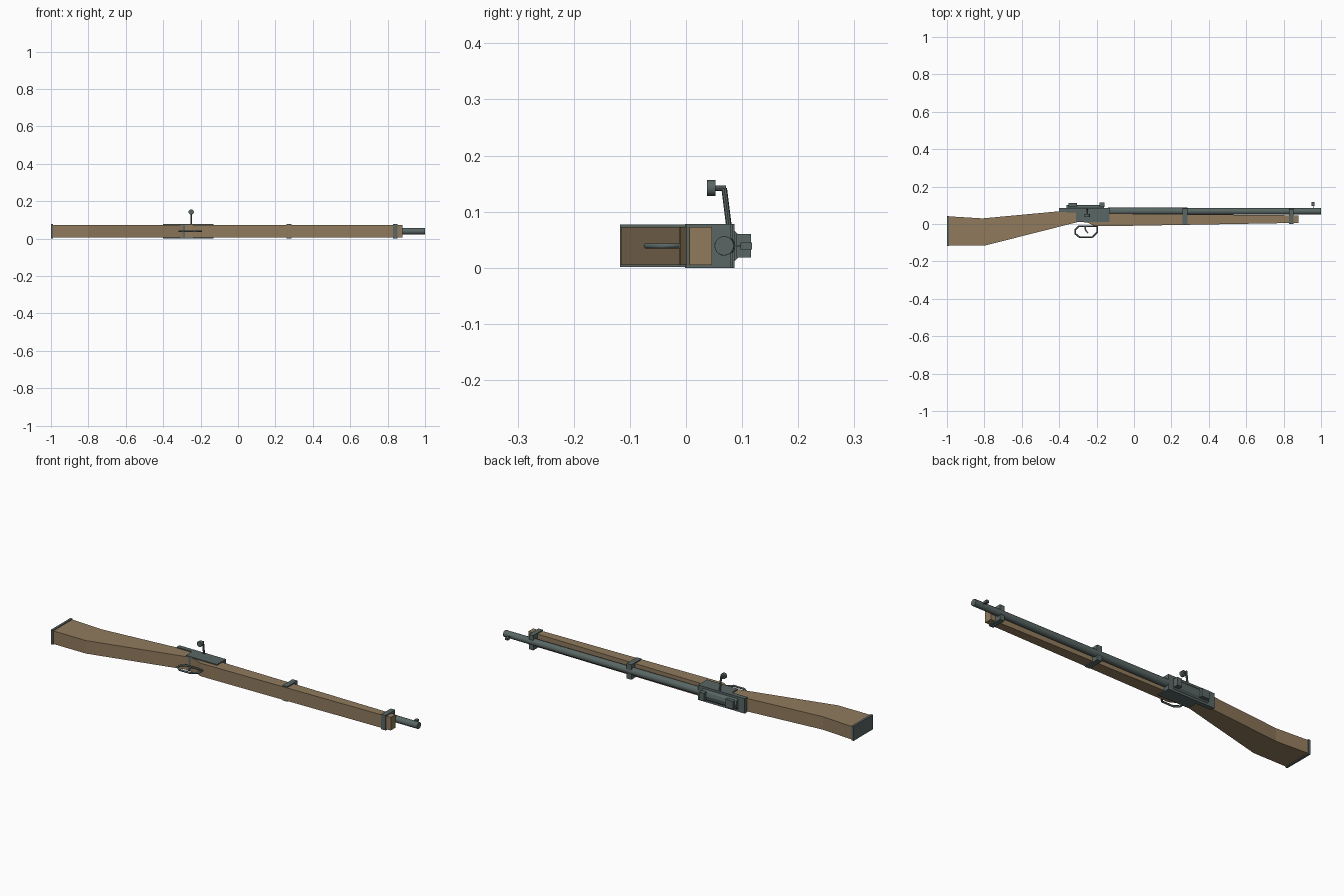
import bpy, bmesh, math
from mathutils import Vector

if "Cube" in bpy.data.objects:
    bpy.data.objects.remove(bpy.data.objects["Cube"])

ZC = 0.039  # lateral centre of the rifle, which lies on its side


def material(name, rgb):
    m = bpy.data.materials.new(name)
    m.diffuse_color = (*rgb, 1)
    m.use_nodes = True
    m.node_tree.nodes["Principled BSDF"].inputs["Base Color"].default_value = m.diffuse_color
    return m


WOOD = material("walnut_wood", (0.28, 0.195, 0.11))
STEEL = material("blued_steel", (0.10, 0.135, 0.128))


def finish(name, bm, mat):
    bmesh.ops.recalc_face_normals(bm, faces=bm.faces)
    me = bpy.data.meshes.new(name)
    bm.to_mesh(me)
    bm.free()
    me.materials.append(mat)
    ob = bpy.data.objects.new(name, me)
    bpy.context.collection.objects.link(ob)
    return ob


def slab(name, profile, half, mat):
    """Side profile in x, y extruded across the width."""
    bm = bmesh.new()
    f = bm.faces.new([bm.verts.new((x, y, ZC - half)) for x, y in profile])
    r = bmesh.ops.extrude_face_region(bm, geom=[f])
    vs = [v for v in r["geom"] if isinstance(v, bmesh.types.BMVert)]
    bmesh.ops.translate(bm, verts=vs, vec=(0, 0, 2 * half))
    return finish(name, bm, mat)


def box(name, x0, x1, y0, y1, half, mat=STEEL):
    return slab(name, [(x0, y0), (x1, y0), (x1, y1), (x0, y1)], half, mat)


def rod(name, a, b, r1, r2, sides, smooth=True):
    """Tapered cylinder between two points."""
    a, b = Vector(a), Vector(b)
    bm = bmesh.new()
    bmesh.ops.create_cone(bm, cap_ends=True, segments=sides, radius1=r1,
                          radius2=r2, depth=(b - a).length)
    bmesh.ops.rotate(bm, verts=bm.verts, cent=(0, 0, 0),
                     matrix=Vector((0, 0, 1)).rotation_difference(b - a).to_matrix())
    bmesh.ops.translate(bm, verts=bm.verts, vec=(a + b) / 2)
    ob = finish(name, bm, STEEL)
    if smooth:
        bpy.context.view_layer.objects.active = ob
        ob.select_set(True)
        bpy.ops.object.shade_smooth_by_angle(angle=math.radians(35))
        ob.select_set(False)
    return ob


# Wooden stock and butt plate
slab("stock", [(-0.99, -0.116), (-0.80, -0.116), (-0.33, 0.003), (-0.29, 0.013),
               (-0.245, 0.006), (-0.21, -0.012), (-0.1, -0.011), (0.88, 0.006),
               (0.88, 0.046), (-0.13, 0.056), (-0.40, 0.068),
               (-0.81, 0.030), (-0.99, 0.041)], 0.034, WOOD)
box("butt_plate", -1.0, -0.988, -0.118, 0.043, 0.038)

# Barrel, bands and front sight
rod("barrel", (-0.14, 0.068, ZC), (1.0, 0.068, ZC), 0.020, 0.017, 20)
box("middle_band", 0.258, 0.286, -0.002, 0.083, 0.039)
box("front_band", 0.828, 0.854, 0.001, 0.080, 0.039)
box("front_sight", 0.95, 0.965, 0.097, 0.118, 0.006)
box("front_sight_post", 0.956, 0.959, 0.08, 0.10, 0.002)

# Receiver with rear tang, bolt and rear sights
slab("receiver", [(-0.31, 0.012), (-0.13, 0.012), (-0.13, 0.086),
                  (-0.40, 0.086), (-0.40, 0.063), (-0.31, 0.063)], 0.039, STEEL)
rod("bolt_body", (-0.36, 0.066, ZC), (-0.16, 0.066, ZC), 0.035, 0.035, 12, False)
box("bolt_shroud", -0.35, -0.305, 0.08, 0.111, 0.021)
box("rear_sight", -0.185, -0.157, 0.09, 0.116, 0.021)

# Bolt handle
rod("bolt_handle", (-0.25, 0.077, 0.07), (-0.25, 0.068, 0.142), 0.005, 0.005, 8)
rod("handle_stub", (-0.25, 0.071, 0.142), (-0.25, 0.05, 0.142), 0.005, 0.005, 8)
rod("handle_knob", (-0.25, 0.053, 0.142), (-0.25, 0.037, 0.142), 0.0145, 0.0145, 12)

# Trigger guard loop and trigger
cu = bpy.data.curves.new("trigger_guard", "CURVE")
cu.dimensions = "3D"
cu.bevel_depth = 0.005
cu.bevel_resolution = 1
guard = [(-0.295, -0.012), (-0.314, -0.03), (-0.314, -0.052), (-0.29, -0.071),
         (-0.225, -0.071), (-0.196, -0.045), (-0.196, -0.012)]
sp = cu.splines.new("POLY")
sp.points.add(len(guard) - 1)
for p, (x, y) in zip(sp.points, guard):
    p.co = (x, y, ZC, 1)
sp.use_cyclic_u = True
cu.materials.append(STEEL)
ob = bpy.data.objects.new("trigger_guard", cu)
bpy.context.collection.objects.link(ob)
bpy.context.view_layer.objects.active = ob
ob.select_set(True)
bpy.ops.object.convert(target="MESH")
slab("trigger", [(-0.266, -0.012), (-0.258, -0.012), (-0.255, -0.032),
                 (-0.243, -0.048), (-0.248, -0.050), (-0.262, -0.036)], 0.004, STEEL)
